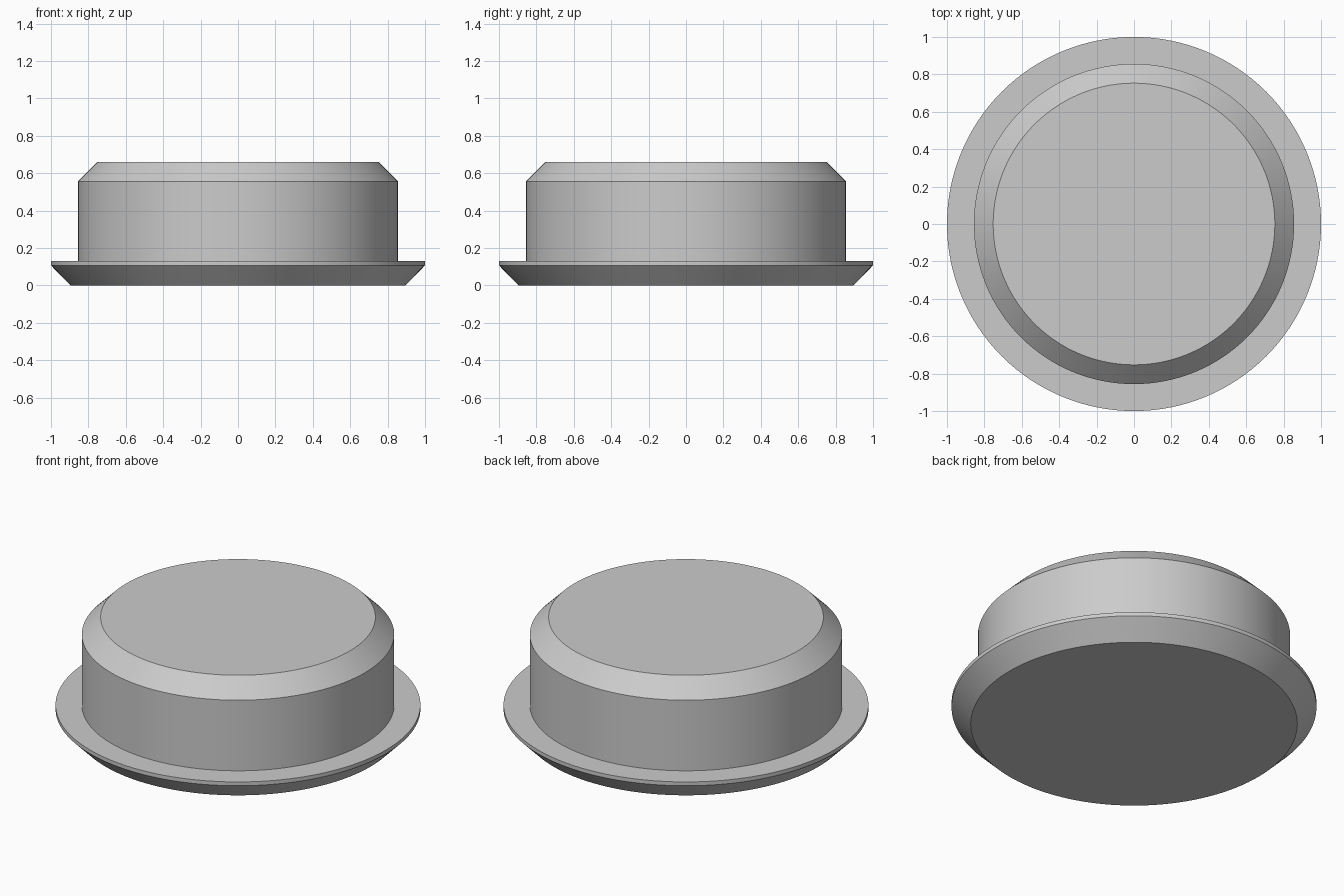
import bpy
import bmesh
import math

SEGMENTS = 128

cube = bpy.data.objects.get("Cube")
if cube:
    bpy.data.objects.remove(cube, do_unlink=True)

# Single grey material
grey = bpy.data.materials.new("plain_grey")
grey.use_nodes = True
colour = (0.6, 0.6, 0.6, 1)
grey.diffuse_color = colour
grey.node_tree.nodes["Principled BSDF"].inputs["Base Color"].default_value = colour


def turned_part(name, profile):
    """Spin a (radius, height) profile about z, bottom to top, with caps."""
    bm = bmesh.new()
    rings = []
    for radius, height in profile:
        ring = []
        for i in range(SEGMENTS):
            a = 2 * math.pi * i / SEGMENTS
            ring.append(bm.verts.new((radius * math.cos(a), radius * math.sin(a), height)))
        rings.append(ring)
    for low, high in zip(rings, rings[1:]):
        for i in range(SEGMENTS):
            j = (i + 1) % SEGMENTS
            bm.faces.new((low[i], low[j], high[j], high[i]))
    bm.faces.new(reversed(rings[0]))
    bm.faces.new(rings[-1])
    mesh = bpy.data.meshes.new(name)
    bm.to_mesh(mesh)
    bm.free()
    mesh.materials.append(grey)
    obj = bpy.data.objects.new(name, mesh)
    bpy.context.collection.objects.link(obj)
    bpy.ops.object.select_all(action="DESELECT")
    obj.select_set(True)
    bpy.context.view_layer.objects.active = obj
    bpy.ops.object.shade_smooth_by_angle(angle=math.radians(20))


# Chamfered base flange, thin rim, step, round body and chamfered top
turned_part("flanged_plug", [
    (0.895, 0), (1, 0.107), (1, 0.13),
    (0.856, 0.13), (0.856, 0.557), (0.753, 0.66),
])
